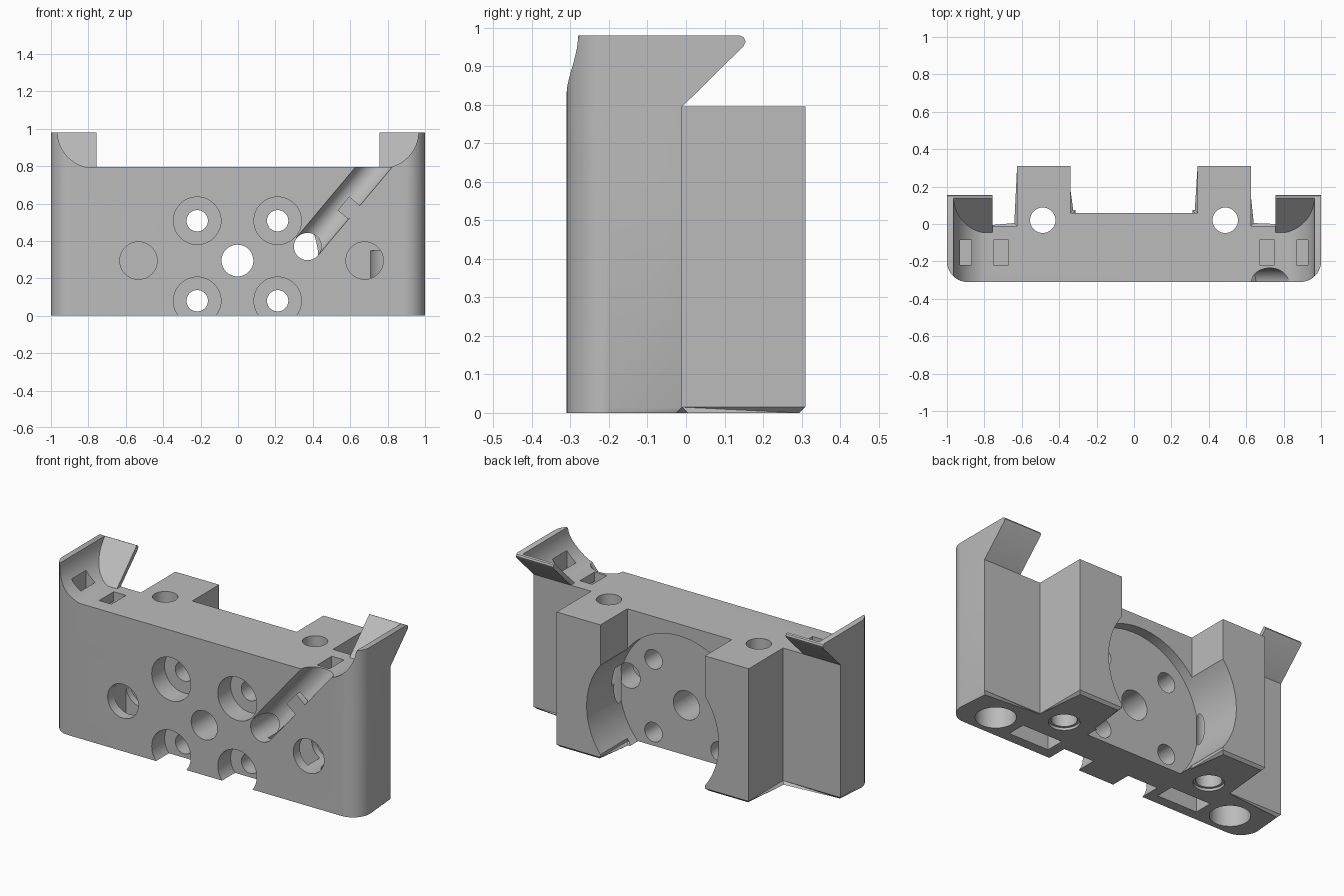
import bpy, bmesh, math
from mathutils import Matrix

cube = bpy.data.objects.get("Cube")
if cube:
    bpy.data.objects.remove(cube, do_unlink=True)

grey = bpy.data.materials.new("light_grey")
grey.use_nodes = True
colour = (0.5, 0.5, 0.5, 1)
grey.diffuse_color = colour
grey.node_tree.nodes["Principled BSDF"].inputs["Base Color"].default_value = colour

FRONT, WING_BACK, TOP = -0.31, -0.01, 0.795


def arc(cx, cy, r, start, end, steps):
    return [(cx + r * math.cos(math.radians(start + (end - start) * i / steps)),
             cy + r * math.sin(math.radians(start + (end - start) * i / steps)))
            for i in range(steps + 1)]


def circle(cx, cy, r):
    return arc(cx, cy, r, 0, 360, 48)[:-1]


def prism(name, points, axis, a, b, side=1, edit=None, matrix=None):
    """Extrude a closed 2D outline along an axis from a to b."""
    place = {"x": lambda u, v, w: (w, u, v),
             "y": lambda u, v, w: (u, w, v),
             "z": lambda u, v, w: (u, v, w)}[axis]
    bm = bmesh.new()
    rings = [[bm.verts.new(place(u, v, w)) for u, v in points] for w in (a, b)]
    n = len(points)
    bm.faces.new(rings[0])
    bm.faces.new(rings[1])
    for i in range(n):
        j = (i + 1) % n
        bm.faces.new((rings[0][i], rings[0][j], rings[1][j], rings[1][i]))
    if edit:
        edit(bm)
    if matrix:
        bm.transform(matrix)
    for v in bm.verts:
        v.co.x *= side
    bmesh.ops.recalc_face_normals(bm, faces=bm.faces)
    mesh = bpy.data.meshes.new(name)
    bm.to_mesh(mesh)
    bm.free()
    mesh.materials.append(grey)
    obj = bpy.data.objects.new(name, mesh)
    bpy.context.collection.objects.link(obj)
    return obj


def combine(target, tool, operation="DIFFERENCE"):
    mod = target.modifiers.new("combine", "BOOLEAN")
    mod.operation, mod.solver, mod.object = operation, "EXACT", tool
    bpy.context.view_layer.objects.active = target
    bpy.ops.object.modifier_apply(modifier=mod.name)
    bpy.data.objects.remove(tool, do_unlink=True)


def bore(x, v, r, a, b, axis="y"):
    combine(body, prism("bore_cutter", circle(x, v, r), axis, a, b))


def chamfer_bottom(bm):
    edges = [e for e in bm.edges if all(v.co.z < 0.001 for v in e.verts)]
    bmesh.ops.bevel(bm, geom=edges, offset=0.015, segments=1, affect="EDGES")


def slope_back(bm):
    for v in bm.verts:
        if v.co.y > 0:
            v.co.y = v.co.z - 0.84


# Main block: rounded front corners, two rear posts
corners = arc(-0.89, FRONT + 0.11, 0.11, 180, 270, 10) + arc(0.89, FRONT + 0.11, 0.11, 270, 360, 10)
rear = [(1, WING_BACK), (0.625, WING_BACK), (0.625, 0.31), (0.34, 0.31), (0.34, 0.06)]
plan = corners + rear + [(-x, y) for x, y in reversed(rear)]
body = prism("mount_body", plan, "z", 0, TOP, edit=chamfer_bottom)

# Ears: overhanging wedge hollowed by a quarter round
ear_side = [(-0.5, 0.6), (-0.5, 0.98), (0.14, 0.98), (0.15, 0.975), (0.155, 0.965),
            (0.15, 0.953), (WING_BACK, 0.795), (WING_BACK, 0.6)]
hollow = [(0.965, 1.1), (0.7, 1.1), (0.7, 0.79)] + arc(0.77, 0.985, 0.195, 270, 360, 16)
tie_channel = [(0.67, 0.85), (0.67, 0.68), (0.93, 0.68), (0.93, 1.0),
               (0.87, 1.0), (0.87, 0.74), (0.75, 0.74), (0.75, 0.85)]
for side in (-1, 1):
    ear = prism("ear", ear_side, "x", 0.757, 1.2, side)
    trim = prism("ear_trim", corners + [(1, 0.5), (-1, 0.5)], "z", 0.4, 1.2)
    combine(ear, trim, "INTERSECT")
    combine(ear, prism("ear_hollow", hollow, "y", -0.6, 0.3, side, edit=slope_back))
    combine(body, ear, "UNION")
    combine(body, prism("tie_channel", tie_channel, "y", -0.22, -0.085, side))

# Round recess in the back
combine(body, prism("recess", arc(0, 0.295, 0.43, 0, 360, 96)[:-1], "y", 0.0, 0.5))

# Front holes: centre, counterbored bolts, blind side holes
bore(-0.003, 0.295, 0.085, -0.5, 0.2)
for x in (-0.218, 0.212):
    for z in (0.08, 0.508):
        bore(x, z, 0.057, -0.5, 0.2)
        bore(x, z, 0.127, -0.5, -0.19)
for x in (-0.532, 0.677):
    bore(x, 0.295, 0.1, -0.5, -0.1)

# Cable hole and half-round diagonal groove with its retaining clip
bore(0.372, 0.37, 0.073, -0.5, 0.08)
tilt = Matrix.Translation((0.37, FRONT, 0.37)) @ Matrix.Rotation(math.radians(40), 4, "Y")
combine(body, prism("groove", circle(0, 0, 0.075), "z", 0, 0.9, matrix=tilt))
clip = [(0.0, 0.253), (0.085, 0.253), (0.085, 0.349), (0.0, 0.349)]
combine(body, prism("retaining_clip", clip, "y", 0.001, 0.04, matrix=tilt), "UNION")

# Underside: post bores, outer sockets and rectangular pockets
pocket = [(0.37, -0.25), (0.63, -0.25), (0.63, -0.14), (0.37, -0.14)]
for side in (-1, 1):
    bore(side * 0.488, 0.02, 0.068, -0.1, 1.0, "z")
    bore(side * 0.488, 0.02, 0.082, -0.1, 0.015, "z")
    bore(side * 0.79, -0.17, 0.107, -0.1, 0.35, "z")
    combine(body, prism("pocket", pocket, "z", -0.1, 0.35, side))

# Smooth the round walls, keep the edges sharp
bpy.ops.object.select_all(action="DESELECT")
body.select_set(True)
bpy.context.view_layer.objects.active = body
bpy.ops.object.shade_smooth_by_angle(angle=math.radians(30))
